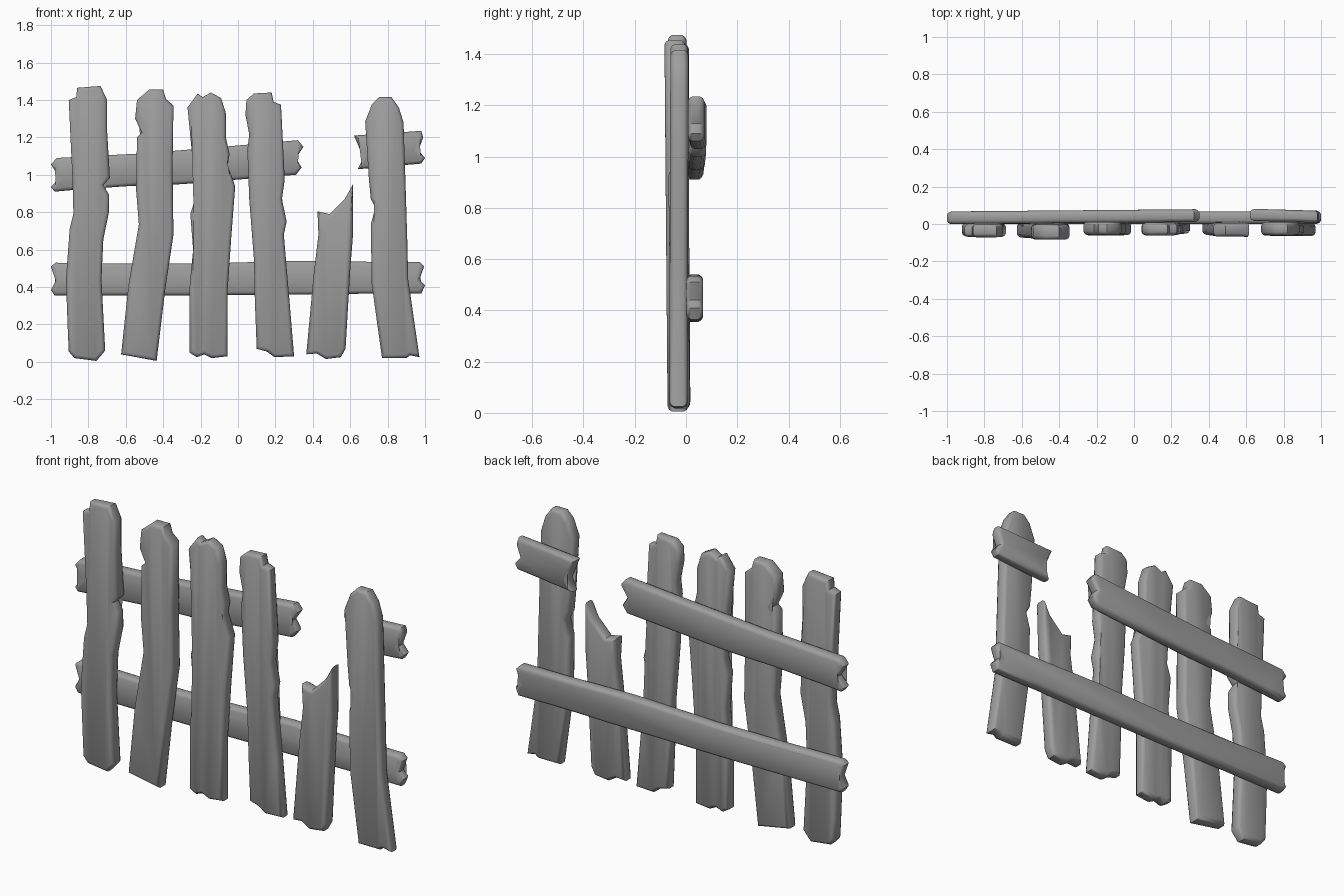
import bpy, bmesh, math
from mathutils import Vector

wood = bpy.data.materials.new("dark_grey_wood")
wood.diffuse_color = (.34, .34, .34, 1)


def board(name, outline, y0, y1, lean=0.0, axis=1, round_=0.018):
    """Rounded board from an x-z outline, between y0 (front) and y1 (back)."""
    pts = [Vector(p) for p in outline]
    n = len(pts)
    # make the outline counter-clockwise, seen from the front
    area = sum(pts[i - 1].x * pts[i].y - pts[i].x * pts[i - 1].y for i in range(n))
    if area < 0:
        pts.reverse()
    # mitred inward directions
    inward = []
    for i in range(n):
        a = (pts[i] - pts[i - 1]).normalized()
        b = (pts[(i + 1) % n] - pts[i]).normalized()
        na, nb = Vector((-a.y, a.x)), Vector((-b.y, b.x))
        m = (na + nb).normalized()
        inward.append(m * min(1 / max(m.dot(na), 0.3), 1.5))
    lo = min(p[axis] for p in pts)
    hi = max(p[axis] for p in pts)
    bm = bmesh.new()
    rings = []
    for d, y in ((1, y0), (0.35, y0 + round_ * 0.35), (0, y0 + round_),
                 (0, y1 - round_), (0.35, y1 - round_ * 0.35), (1, y1)):
        ring = []
        for p, m in zip(pts, inward):
            q = p + m * d * round_
            t = 2 * (p[axis] - lo) / (hi - lo) - 1
            ring.append(bm.verts.new((q.x, y + lean * t, q.y)))
        rings.append(ring)
    for r, s in zip(rings, rings[1:]):
        for i in range(n):
            j = (i + 1) % n
            bm.faces.new((r[i], r[j], s[j], s[i]))
    caps = [bm.faces.new(rings[0]), bm.faces.new(rings[-1][::-1])]
    bmesh.ops.triangulate(bm, faces=caps)
    bmesh.ops.recalc_face_normals(bm, faces=bm.faces)
    me = bpy.data.meshes.new(name)
    bm.to_mesh(me)
    bm.free()
    me.materials.append(wood)
    ob = bpy.data.objects.new(name, me)
    bpy.context.collection.objects.link(ob)
    bpy.ops.object.select_all(action='DESELECT')
    ob.select_set(True)
    bpy.context.view_layer.objects.active = ob
    bpy.ops.object.shade_smooth_by_angle(angle=math.radians(45))


# Upright pickets, left to right
board("picket_1", [(-.875, .02), (-.757, .005), (-.71, .06), (-.73, .44), (-.72, .655),
      (-.69, .8), (-.69, .895), (-.72, .945), (-.685, .985), (-.70, 1.24), (-.70, 1.4),
      (-.735, 1.475), (-.86, 1.465), (-.865, 1.415), (-.905, 1.4), (-.885, .975),
      (-.88, .79), (-.90, .71), (-.92, .44), (-.91, .17), (-.905, .055)], -.067, .005, -.004)
board("picket_2", [(-.625, .04), (-.435, .005), (-.39, .38), (-.345, .68), (-.35, 1.03),
      (-.345, 1.37), (-.385, 1.405), (-.40, 1.455), (-.475, 1.455), (-.54, 1.40),
      (-.55, 1.30), (-.515, 1.225), (-.54, 1.2), (-.545, .92), (-.53, .735),
      (-.585, .415)], -.078, .003, -.006)
board("picket_3", [(-.26, .05), (-.22, .025), (-.18, .04), (-.14, .02), (-.055, .03),
      (-.055, .39), (-.035, .68), (-.015, .94), (-.055, 1.05), (-.045, 1.11),
      (-.065, 1.2), (-.065, 1.33), (-.09, 1.41), (-.145, 1.44), (-.19, 1.415),
      (-.215, 1.435), (-.27, 1.36), (-.24, 1.05), (-.23, .87), (-.255, .79),
      (-.24, .6), (-.26, .39)], -.06, .01, .002)
board("picket_4", [(.10, .07), (.155, .055), (.195, .025), (.30, .03), (.275, .33),
      (.245, .68), (.26, .75), (.235, .87), (.25, .975), (.23, 1.375), (.19, 1.39),
      (.18, 1.44), (.085, 1.435), (.045, 1.4), (.04, 1.32), (.06, 1.215), (.05, 1.135),
      (.06, .87), (.085, .55), (.09, .33)], -.056, .012, -.005)
board("broken_picket", [(.365, .04), (.42, .045), (.47, .015), (.55, .025), (.575, .07),
      (.60, .49), (.615, .68), (.615, .95), (.57, .87), (.49, .79), (.425, .805),
      (.43, .68), (.405, .47)], -.063, .01, -.006)
board("picket_6", [(.77, .02), (.90, .02), (.92, .035), (.97, .025), (.91, .44),
      (.905, .65), (.895, .975), (.885, 1.28), (.86, 1.36), (.82, 1.415), (.755, 1.415),
      (.715, 1.375), (.68, 1.285), (.70, .975), (.71, .87), (.735, .825), (.71, .735),
      (.715, .415)], -.063, .008, .002)

# Horizontal rails on the back
board("lower_rail", [(-1, .51), (-.975, .53), (-.6, .525), (-.2, .525), (.3, .54), (.7, .535),
      (.97, .535), (.995, .51), (.97, .44), (1, .41), (.98, .365), (.7, .365), (.4, .36),
      (-.3, .355), (-.98, .355), (-1, .385), (-.975, .435)], .0, .066, .001, 0)
board("upper_rail_left", [(-1, 1.055), (-.97, 1.09), (-.5, 1.115), (-.02, 1.155), (.32, 1.185),
      (.35, 1.15), (.31, 1.09), (.34, 1.04), (.31, 1.0), (-.3, .95), (-.58, .94),
      (-.87, .92), (-.98, .91), (-1, .935), (-.955, .985)], .005, .073, .006, 0)
board("upper_rail_right", [(.62, 1.21), (.98, 1.235), (.99, 1.2), (.965, 1.13), (1, 1.09),
      (.98, 1.06), (.64, 1.03), (.67, 1.09), (.65, 1.14)], .012, .076, -.005, 0)
